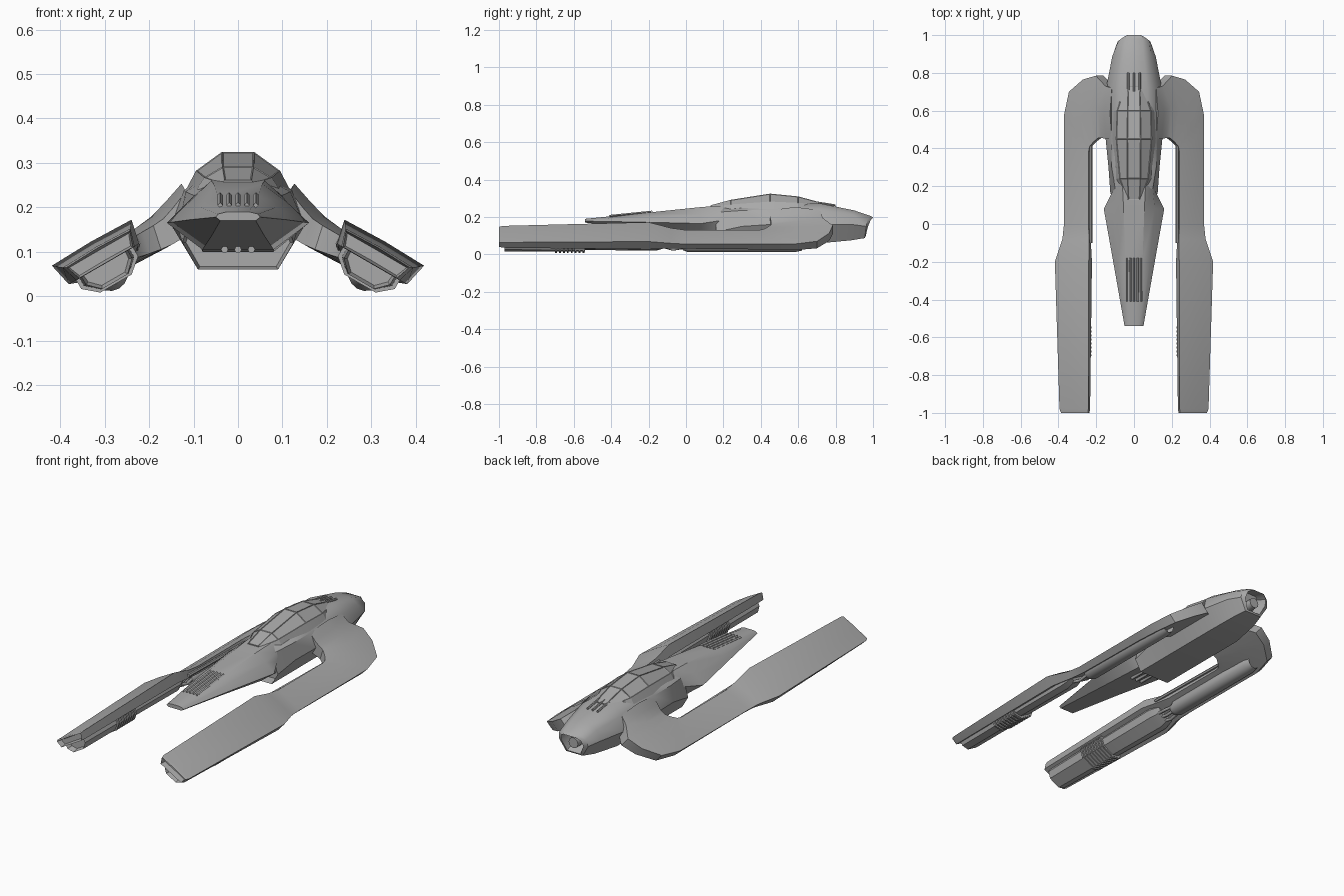
import bpy, bmesh, math
from mathutils import Vector

cube = bpy.data.objects.get("Cube")
if cube:
    bpy.data.objects.remove(cube)

hull = bpy.data.materials.new("hull grey")
hull.use_nodes = True
GREY = (0.4, 0.4, 0.4, 1)
hull.diffuse_color = GREY
hull.node_tree.nodes["Principled BSDF"].inputs["Base Color"].default_value = GREY

# Slanted frame of the side arms: u runs outward and down, v points out of the top face
TILT = math.radians(30)
SIN, COS = math.sin(TILT), math.cos(TILT)


def arm_point(u, y, v):
    return Vector((0.31 + COS * u + SIN * v, y, 0.09 - SIN * u + COS * v))


def finish(name, bm, mirror=False, angle=30):
    bmesh.ops.recalc_face_normals(bm, faces=bm.faces)
    mesh = bpy.data.meshes.new(name)
    bm.to_mesh(mesh)
    bm.free()
    obj = bpy.data.objects.new(name, mesh)
    bpy.context.collection.objects.link(obj)
    mesh.materials.append(hull)
    if mirror:
        obj.modifiers.new("mirror", "MIRROR")
    bpy.ops.object.select_all(action="DESELECT")
    obj.select_set(True)
    bpy.context.view_layer.objects.active = obj
    bpy.ops.object.shade_smooth_by_angle(angle=math.radians(angle))
    return obj


def recess(bm, face, rim, depth):
    """Sink the middle of a face, leaving a rim."""
    bmesh.ops.recalc_face_normals(bm, faces=bm.faces)
    bmesh.ops.inset_region(bm, faces=[face], thickness=rim)
    bmesh.ops.translate(bm, verts=face.verts, vec=face.normal * -depth)


def loft(name, rings, mirror=False, first=None, last=None, angle=30):
    """Skin a list of rings; first and last are (rim, depth) of end recesses."""
    bm = bmesh.new()
    rows = [[bm.verts.new(p) for p in ring] for ring in rings]
    n = len(rows[0])
    for a, b in zip(rows, rows[1:]):
        for i in range(n):
            bm.faces.new((a[i], a[(i + 1) % n], b[(i + 1) % n], b[i]))
    caps = [bm.faces.new(rows[0]), bm.faces.new(rows[-1])]
    for cap, hole in zip(caps, (first, last)):
        if hole:
            recess(bm, cap, *hole)
    return finish(name, bm, mirror, angle)


def both_sides(half):
    return half + [(-x, y, z) for x, y, z in reversed(half)]


def hull_ring(y, top, shoulder, wide, bottom, slant=0):
    half = [(x, y - slant * i / 3, z)
            for i, (x, z) in enumerate((top, shoulder, wide, bottom))]
    return both_sides(half)


def tube(name, points, radius, mirror=False, sides=8):
    """Straight-jointed round tube through the points."""
    pts = [Vector(p) for p in points]
    rings = []
    for i, p in enumerate(pts):
        d = (pts[min(i + 1, len(pts) - 1)] - pts[max(i - 1, 0)]).normalized()
        a = d.cross(Vector((0, 0, 1))).normalized()
        b = d.cross(a)
        turns = [math.tau * k / sides for k in range(sides)]
        rings.append([p + (a * math.cos(t) + b * math.sin(t)) * radius for t in turns])
    return loft(name, rings, mirror, angle=50)


# Pointed nose wedge
loft("nose", [
    hull_ring(-0.54, (0.025, 0.19), (0.045, 0.185), (0.05, 0.178), (0.04, 0.17)),
    hull_ring(-0.2, (0.045, 0.224), (0.085, 0.2), (0.11, 0.172), (0.06, 0.135)),
    hull_ring(0.08, (0.055, 0.253), (0.11, 0.212), (0.16, 0.165), (0.08, 0.105)),
    hull_ring(0.18, (0.06, 0.26), (0.1, 0.225), (0.11, 0.18), (0.08, 0.1)),
    hull_ring(0.3, (0.06, 0.26), (0.1, 0.225), (0.11, 0.18), (0.08, 0.1))])

# Main body with open scoop at the front and nozzle at the back
loft("body", [
    hull_ring(0.16, (0.06, 0.25), (0.095, 0.225), (0.125, 0.12), (0.09, 0.06)),
    hull_ring(0.3, (0.07, 0.262), (0.118, 0.235), (0.135, 0.15), (0.09, 0.06)),
    hull_ring(0.45, (0.08, 0.27), (0.122, 0.238), (0.15, 0.16), (0.09, 0.06)),
    hull_ring(0.72, (0.07, 0.272), (0.12, 0.235), (0.148, 0.16), (0.09, 0.06)),
    hull_ring(0.9, (0.05, 0.235), (0.09, 0.212), (0.115, 0.16), (0.07, 0.075), 0.02),
    hull_ring(0.98, (0.045, 0.208), (0.08, 0.188), (0.088, 0.15), (0.05, 0.087), 0.025),
    hull_ring(1.0, (0.036, 0.198), (0.06, 0.182), (0.066, 0.15), (0.04, 0.095), 0.04)],
    first=(0.008, 0.05), last=(0.014, 0.06), angle=40)
tube("tail_nozzle", [(0, 0.92, 0.147), (0, 0.965, 0.147)], 0.028, sides=12)

# Faceted canopy with framed panes
bm = bmesh.new()
rows = []
for y, w, top_w, rim_z, top_z in (
        (0.13, 0.045, 0.03, 0.245, 0.262), (0.24, 0.095, 0.035, 0.247, 0.292),
        (0.45, 0.118, 0.036, 0.248, 0.325), (0.6, 0.112, 0.034, 0.248, 0.31),
        (0.73, 0.06, 0.03, 0.255, 0.275)):
    mid = (w * 0.8, y, rim_z + (top_z - rim_z) * 0.45)
    ring = both_sides([(top_w, y, top_z), mid, (w, y, rim_z - 0.01)])
    rows.append([bm.verts.new(p) for p in ring])
panes = []
for a, b in zip(rows, rows[1:]):
    for i in range(6):
        f = bm.faces.new((a[i], a[(i + 1) % 6], b[(i + 1) % 6], b[i]))
        if i in (0, 4, 5):
            panes.append(f)
bm.faces.new(rows[0])
bm.faces.new(rows[-1])
bmesh.ops.recalc_face_normals(bm, faces=bm.faces)
bmesh.ops.inset_individual(bm, faces=panes, thickness=0.004, depth=-0.002)
finish("canopy", bm, angle=15)

# Raised slats: nose grille and rear vents
for i in range(5):
    x = (i - 2) * 0.02
    tube("nose_grille_slat", [(x, -0.41, 0.205), (x, -0.18, 0.228)], 0.006, sides=4)
for x in (-0.03, 0, 0.03):
    tube("rear_vent", [(x, 0.7, 0.278), (x, 0.8, 0.262)], 0.006, sides=6)
    tube("scoop_gun", [(x, 0.02, 0.105), (x, 0.2, 0.105)], 0.008)


# Side arm: blade, neck and hooked root as one skin
def arm_ring(y_in, u_in, y_out, u_out, v, thick, crown):
    ymid, umid = (y_in + y_out) / 2, (u_in + u_out) / 2
    low = v - thick
    return [arm_point(*p) for p in (
        (u_in, y_in, v), (umid, ymid, v + crown), (u_out, y_out, v),
        (u_out - 0.012, y_out, low), (umid, ymid, low), (u_in + 0.012, y_in, low))]


def straight(y, u_in, u_out, v, thick):
    return arm_ring(y, u_in, y, u_out, v, thick, 0.003)


loft("side_arm", [
    straight(-1.0, -0.086, 0.078, 0.016, 0.035),
    straight(-0.98, -0.09, 0.086, 0.02, 0.04),
    straight(-0.2, -0.102, 0.105, 0.036, 0.055),
    straight(-0.08, -0.088, 0.075, 0.008, 0.038),
    straight(0, -0.08, 0.07, 0, 0.035),
    arm_ring(0.38, -0.08, 0.45, 0.07, 0, 0.04, 0.004),
    arm_ring(0.41, -0.086, 0.58, 0.069, 0, 0.045, 0.008),
    arm_ring(0.435, -0.11, 0.7, 0.04, 0, 0.05, 0.012),
    arm_ring(0.455, -0.138, 0.765, -0.046, 0, 0.055, 0.014),
    arm_ring(0.455, -0.165, 0.785, -0.126, 0.002, 0.06, 0.018),
    arm_ring(0.45, -0.195, 0.73, -0.19, 0.012, 0.07, 0.022),
    arm_ring(0.45, -0.24, 0.72, -0.24, 0.03, 0.08, 0.02)],
    mirror=True, first=(0.006, 0.03), angle=35)


# Faceted lower pods beneath each blade
def pod_ring(y, wide, floor):
    half = wide * 0.55
    shape = ((-wide, -0.01), (wide, -0.01), (wide, floor * 0.6),
             (half, floor), (-half, floor), (-wide, floor * 0.6))
    return [arm_point(u, y, v) for u, v in shape]


loft("front_pod", [pod_ring(-0.97, 0.06, -0.066), pod_ring(-0.54, 0.068, -0.066)],
     mirror=True, first=(0.008, 0.03))
loft("middle_pod", [pod_ring(-0.7, 0.058, -0.056), pod_ring(-0.16, 0.066, -0.06),
                    pod_ring(-0.1, 0.05, -0.045)], mirror=True)
for i in range(8):
    y = -0.7 + i * 0.021
    loft("cooling_rib", [pod_ring(y, 0.074, -0.071), pod_ring(y + 0.01, 0.074, -0.071)],
         mirror=True)

# Round engine under each neck, with open rear nozzle and feed pipes
def engine_ring(y, radius):
    turns = [math.tau * k / 16 for k in range(16)]
    return [arm_point(radius * math.cos(t), y, radius * math.sin(t) - 0.042) for t in turns]


loft("engine", [engine_ring(-0.02, 0.03), engine_ring(0.01, 0.042), engine_ring(0.58, 0.042),
                engine_ring(0.62, 0.034)], mirror=True, last=(0.007, 0.04))
for u in (-0.025, 0, 0.025):
    tube("feed_pipe", [arm_point(u, -0.14, -0.035), arm_point(u * 1.2, -0.07, -0.055),
                       arm_point(u * 0.8, 0.01, -0.045)], 0.008, mirror=True)

# Slim brace running beside the neck
tube("neck_brace", [arm_point(-0.085, -0.1, -0.015), arm_point(-0.08, 0.42, -0.022)],
     0.009, mirror=True, sides=6)
